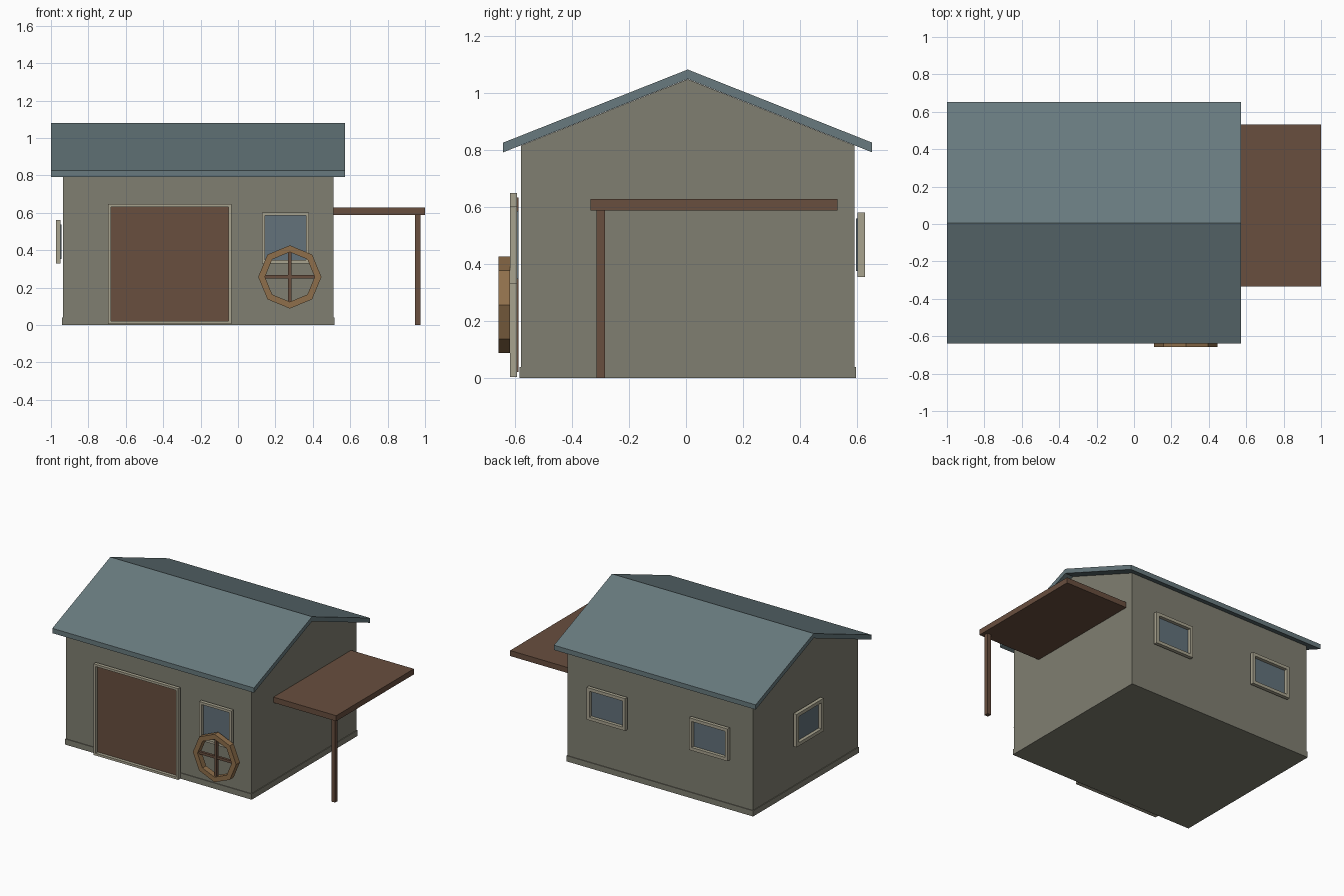
import bpy, math

if "Cube" in bpy.data.objects:
    bpy.data.objects.remove(bpy.data.objects["Cube"])


def material(name, r, g, b):
    lin = lambda c: ((c / 255 + 0.055) / 1.055) ** 2.4 if c > 10 else c / 255 / 12.92
    m = bpy.data.materials.new(name)
    m.diffuse_color = (lin(r), lin(g), lin(b), 1)
    m.use_nodes = True
    m.node_tree.nodes["Principled BSDF"].inputs["Base Color"].default_value = m.diffuse_color
    return m


WALL = material("wall olive grey", 128, 127, 113)
ROOF = material("roof slate blue", 104, 122, 126)
WOOD = material("dark brown wood", 104, 78, 62)
TRIM = material("pale trim", 168, 163, 143)
GLASS = material("window blue grey", 99, 114, 123)
RIM = material("light brown wood", 143, 111, 75)


def mesh(name, verts, faces, mat):
    me = bpy.data.meshes.new(name)
    me.from_pydata(verts, [], faces)
    me.materials.append(mat)
    ob = bpy.data.objects.new(name, me)
    bpy.context.collection.objects.link(ob)
    return ob


def box(name, x0, x1, y0, y1, z0, z1, mat):
    v = [(x, y, z) for x in (x0, x1) for y in (y0, y1) for z in (z0, z1)]
    f = [(0, 1, 3, 2), (4, 6, 7, 5), (0, 4, 5, 1), (2, 3, 7, 6), (0, 2, 6, 4), (1, 5, 7, 3)]
    return mesh(name, v, f, mat)


def extrude_x(name, prof, x0, x1, mat):
    # prof is a counter-clockwise (y, z) outline seen from +x
    n = len(prof)
    v = [(x, y, z) for x in (x0, x1) for y, z in prof]
    f = [tuple(reversed(range(n))), tuple(range(n, 2 * n))]
    f += [(i, (i + 1) % n, n + (i + 1) % n, n + i) for i in range(n)]
    return mesh(name, v, f, mat)


def ring(name, outer, inner, place, d0, d1, mat):
    # closed ring between two outlines, from depth d0 to d1
    n = len(outer)
    v = [place(u, w, d) for d in (d0, d1) for loop in (outer, inner) for u, w in loop]
    f = []
    for i in range(n):
        j = (i + 1) % n
        f += [(i, n + i, n + j, j), (2 * n + i, 2 * n + j, 3 * n + j, 3 * n + i),
              (i, j, 2 * n + j, 2 * n + i), (n + i, 3 * n + i, 3 * n + j, n + j)]
    ob = mesh(name, v, f, mat)
    # consistent outward normals whatever the placement
    import bmesh
    bm = bmesh.new()
    bm.from_mesh(ob.data)
    bmesh.ops.recalc_face_normals(bm, faces=bm.faces)
    bm.to_mesh(ob.data)
    bm.free()
    return ob


def rect(a, b, c, d, inset=0):
    return [(a + inset, c + inset), (b - inset, c + inset), (b - inset, d - inset), (a + inset, d - inset)]


def opening(name, axis, sign, wall, u0, u1, z0, z1, bar, panel_mat):
    # framed panel standing just off a wall; u runs along the wall
    place = (lambda u, w, d: (u, d, w)) if axis == 'y' else (lambda u, w, d: (d, u, w))
    ring(name + "_frame", rect(u0, u1, z0, z1), rect(u0, u1, z0, z1, bar), place,
         wall + sign * 0.013, wall + sign * 0.038, TRIM)
    lo, hi = sorted((wall + sign * 0.008, wall + sign * 0.015))
    a, b, c, d = u0 + bar, u1 - bar, z0 + bar, z1 - bar
    if axis == 'y':
        box(name + "_panel", a, b, lo, hi, c, d, panel_mat)
    else:
        box(name + "_panel", lo, hi, a, b, c, d, panel_mat)


# Building body, plinth and gable roof
CY = 0.006
extrude_x("walls", [(-0.578, 0), (0.59, 0), (0.59, 0.815), (CY, 1.047), (-0.578, 0.815)],
          -0.935, 0.51, WALL)
box("plinth", -0.94, 0.515, -0.583, 0.595, 0, 0.04, WALL)
extrude_x("roof", [(-0.64, 0.791), (CY, 1.048), (0.652, 0.791), (0.652, 0.825), (CY, 1.081), (-0.64, 0.825)],
          -1.0, 0.573, ROOF)

# Door and windows
opening("door", 'y', -1, -0.578, -0.695, -0.035, 0.005, 0.648, 0.016, WOOD)
opening("front_window", 'y', -1, -0.578, 0.128, 0.38, 0.33, 0.602, 0.017, GLASS)
for i, cx in enumerate((0.187, -0.612)):
    opening(f"back_window_{i + 1}", 'y', 1, 0.588, cx - 0.151, cx + 0.151, 0.354, 0.581, 0.022, GLASS)
opening("left_window", 'x', -1, -0.935, CY - 0.151, CY + 0.151, 0.329, 0.561, 0.024, GLASS)

# Side awning on one post
box("awning", 0.508, 1.0, -0.334, 0.531, 0.588, 0.627, WOOD)
box("awning_post", 0.947, 0.976, -0.313, -0.284, 0, 0.59, WOOD)

# Eight-sided wagon wheel leaning at the front
WX, WZ = 0.277, 0.257
octo = lambda r: [(WX + r * math.cos(k * math.pi / 4), WZ + r * math.sin(k * math.pi / 4)) for k in range(8)]
ring("wheel_rim", octo(0.169), octo(0.133), lambda u, w, d: (u, d, w), -0.657, -0.616, RIM)
box("wheel_spoke_upright", WX - 0.009, WX + 0.009, -0.646, -0.628, WZ - 0.135, WZ + 0.135, WOOD)
box("wheel_spoke_level", WX - 0.135, WX + 0.135, -0.645, -0.627, WZ - 0.009, WZ + 0.009, WOOD)
